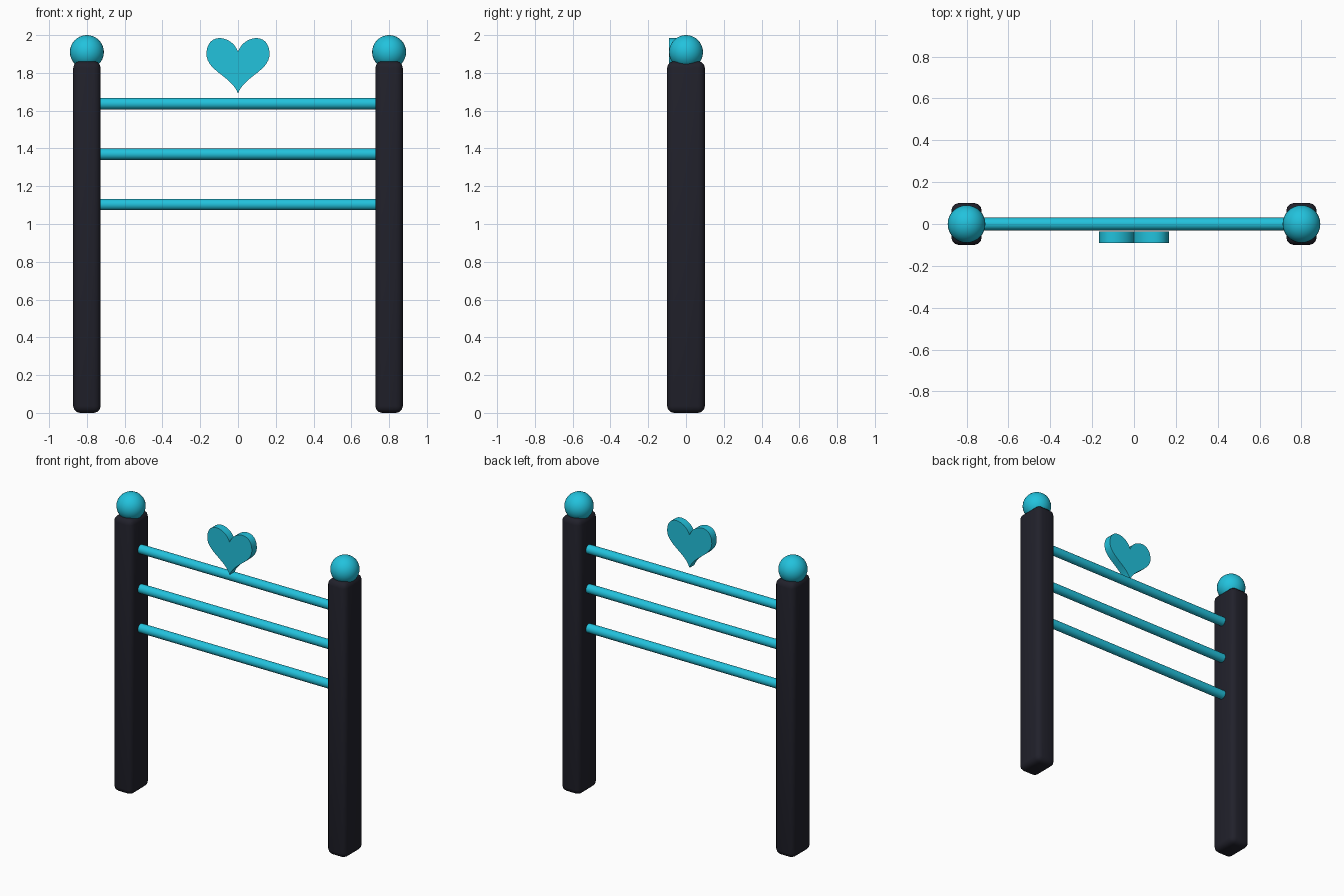
import bpy, bmesh, math
from mathutils import Vector
from mathutils.geometry import interpolate_bezier

if "Cube" in bpy.data.objects:
    bpy.data.objects.remove(bpy.data.objects["Cube"])


def material(name, rgb):
    m = bpy.data.materials.new(name)
    m.diffuse_color = (*rgb, 1)
    m.use_nodes = True
    m.node_tree.nodes["Principled BSDF"].inputs["Base Color"].default_value = m.diffuse_color
    return m


DARK = material("dark charcoal", (0.015, 0.015, 0.024))
CYAN = material("cyan", (0.016, 0.54, 0.72))


def finish(name, bm, mat, angle=40):
    bmesh.ops.recalc_face_normals(bm, faces=bm.faces)
    me = bpy.data.meshes.new(name)
    bm.to_mesh(me)
    bm.free()
    me.materials.append(mat)
    ob = bpy.data.objects.new(name, me)
    bpy.context.collection.objects.link(ob)
    bpy.ops.object.select_all(action='DESELECT')
    ob.select_set(True)
    bpy.context.view_layer.objects.active = ob
    bpy.ops.object.shade_smooth_by_angle(angle=math.radians(angle))
    return ob


# posts with rounded edges, and a ball on each
for side, sx in (("left", -1), ("right", 1)):
    bm = bmesh.new()
    bmesh.ops.create_cube(bm, size=1)
    bmesh.ops.scale(bm, vec=(0.145, 0.2, 1.862), verts=bm.verts)
    bmesh.ops.bevel(bm, geom=bm.edges[:], offset=0.036, segments=3,
                    profile=0.5, affect='EDGES')
    bmesh.ops.translate(bm, vec=(0.8 * sx, 0, 0.931), verts=bm.verts)
    finish(side + "_post", bm, DARK)

    bm = bmesh.new()
    bmesh.ops.create_uvsphere(bm, u_segments=32, v_segments=16, radius=0.09)
    bmesh.ops.translate(bm, vec=(0.8 * sx, 0, 1.91), verts=bm.verts)
    finish(side + "_ball", bm, CYAN)

# three horizontal rails
for name, z in (("lower", 1.103), ("middle", 1.37), ("upper", 1.637)):
    bm = bmesh.new()
    bmesh.ops.create_cone(bm, cap_ends=True, segments=24,
                          radius1=0.03, radius2=0.03, depth=1.5)
    for v in bm.verts:
        v.co = Vector((v.co.z, v.co.x, v.co.y + z))
    finish(name + "_rail", bm, CYAN)

# heart plate in front of the top rail: half outline, mirrored, extruded
notch, wide, tip = (0, 1.912), (0.167, 1.9), (0, 1.69)
segments = [(notch, (0.03, 2.0), (0.167, 2.02), wide),
            (wide, (0.167, 1.81), (0.03, 1.78), tip)]
half = []
for seg in segments:
    half += interpolate_bezier(*[Vector((x, 0, z)) for x, z in seg], 16)[:-1]
half.append(Vector((0, 0, tip[1])))
outline = half + [Vector((-p.x, 0, p.z)) for p in reversed(half[1:-1])]
bm = bmesh.new()
face = bm.faces.new([bm.verts.new((p.x, -0.09, p.z)) for p in outline])
ext = bmesh.ops.extrude_face_region(bm, geom=[face], use_keep_orig=True)
bmesh.ops.translate(bm, vec=(0, 0.053, 0), verts=[
    g for g in ext["geom"] if isinstance(g, bmesh.types.BMVert)])
finish("heart", bm, CYAN, 30)
